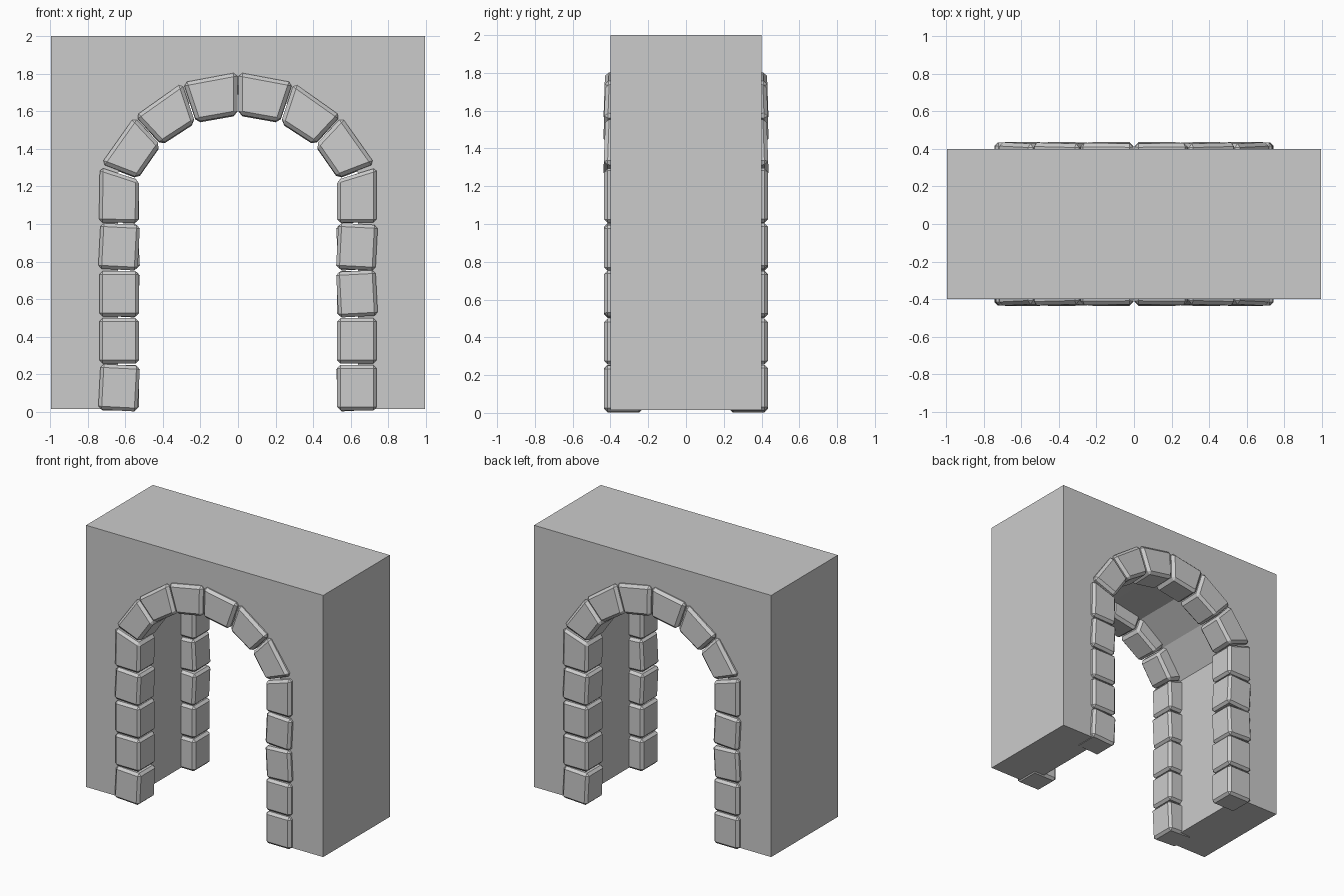
import bpy, bmesh
from math import radians
from mathutils import Matrix, Vector

cube = bpy.data.objects.get("Cube")
if cube:
    bpy.data.objects.remove(cube, do_unlink=True)

GREY = (0.6, 0.6, 0.6, 1)
mat = bpy.data.materials.new("stone grey")
mat.use_nodes = True
mat.diffuse_color = GREY
mat.node_tree.nodes["Principled BSDF"].inputs["Base Color"].default_value = GREY


def prism(name, outline, y0, y1, bevel=0, roll=0, lean=0):
    """Extrude an x-z outline from y0 to y1, bevel it and tilt it in place."""
    bm = bmesh.new()
    face = bm.faces.new([bm.verts.new((x, y0, z)) for x, z in outline])
    ext = bmesh.ops.extrude_face_region(bm, geom=[face])
    moved = [v for v in ext["geom"] if isinstance(v, bmesh.types.BMVert)]
    bmesh.ops.translate(bm, verts=moved, vec=(0, y1 - y0, 0))
    bmesh.ops.recalc_face_normals(bm, faces=bm.faces)
    if bevel:
        bmesh.ops.bevel(bm, geom=bm.edges[:], offset=bevel, segments=1,
                        affect='EDGES', clamp_overlap=True)
        centre = sum((v.co for v in bm.verts), Vector()) / len(bm.verts)
        turn = Matrix.Rotation(radians(roll), 3, 'Y') @ Matrix.Rotation(radians(lean), 3, 'X')
        bmesh.ops.rotate(bm, verts=bm.verts, cent=centre, matrix=turn)
    mesh = bpy.data.meshes.new(name)
    bm.to_mesh(mesh)
    bm.free()
    mesh.materials.append(mat)
    obj = bpy.data.objects.new(name, mesh)
    bpy.context.collection.objects.link(obj)
    return obj


# Wall with a faceted arched opening
half_arch = [(0.64, 0.015), (0.64, 1.27), (0.48, 1.49), (0.265, 1.64)]
opening = half_arch + [(0, 1.69)] + [(-x, z) for x, z in reversed(half_arch)]
outer = [(-0.995, 0.015), (-0.995, 2), (0.995, 2), (0.995, 0.015)]
prism("wall", outer + opening, -0.4, 0.4)

# Stone joints: inner and outer ends, from the springing up to the crown
inner = [(0.535, 1.24), (0.41, 1.42), (0.225, 1.54), (0, 1.58)]
outside = [(0.73, 1.315), (0.55, 1.57), (0.295, 1.75), (0, 1.805)]
GAP = 0.004
FRONT, REAR = -0.433, -0.23
rolls = {1: [0, 0, -3, 3, 0], -1: [3, 0, 0, 3, 1]}

stones = []
for side, label in ((1, "left"), (-1, "right")):
    # Pier stones; the highest has a sloping top
    for i, roll in enumerate(rolls[side]):
        low, high = 0.007 + i * 0.25, 0.25 + i * 0.25
        top_in, top_out = (1.235, 1.3) if i == 4 else (high, high)
        quad = [(0.528, low), (0.738, low), (0.738, top_out), (0.528, top_in)]
        stones.append(prism(f"{label}_pier_stone_{i + 1}", [(side * x, z) for x, z in quad],
                            FRONT, REAR, 0.018, roll))
    # Wedge stones of the arch
    for i in range(3):
        quad = [Vector(p) for p in (inner[i], outside[i], outside[i + 1], inner[i + 1])]
        along = (quad[3] - quad[0]).normalized() * GAP
        quad = [quad[0] + along, quad[1] + along, quad[2] - along, quad[3] - along]
        stones.append(prism(f"{label}_arch_stone_{i + 1}", [(side * x, z) for x, z in quad],
                            FRONT, REAR, 0.02, 0, -2))

# The back ring is the front ring turned half way round
for stone in stones:
    back = stone.copy()
    back.data = stone.data.copy()
    back.name = "back_" + stone.name
    stone.name = "front_" + stone.name
    back.matrix_world = Matrix.Rotation(radians(180), 4, 'Z')
    bpy.context.collection.objects.link(back)
